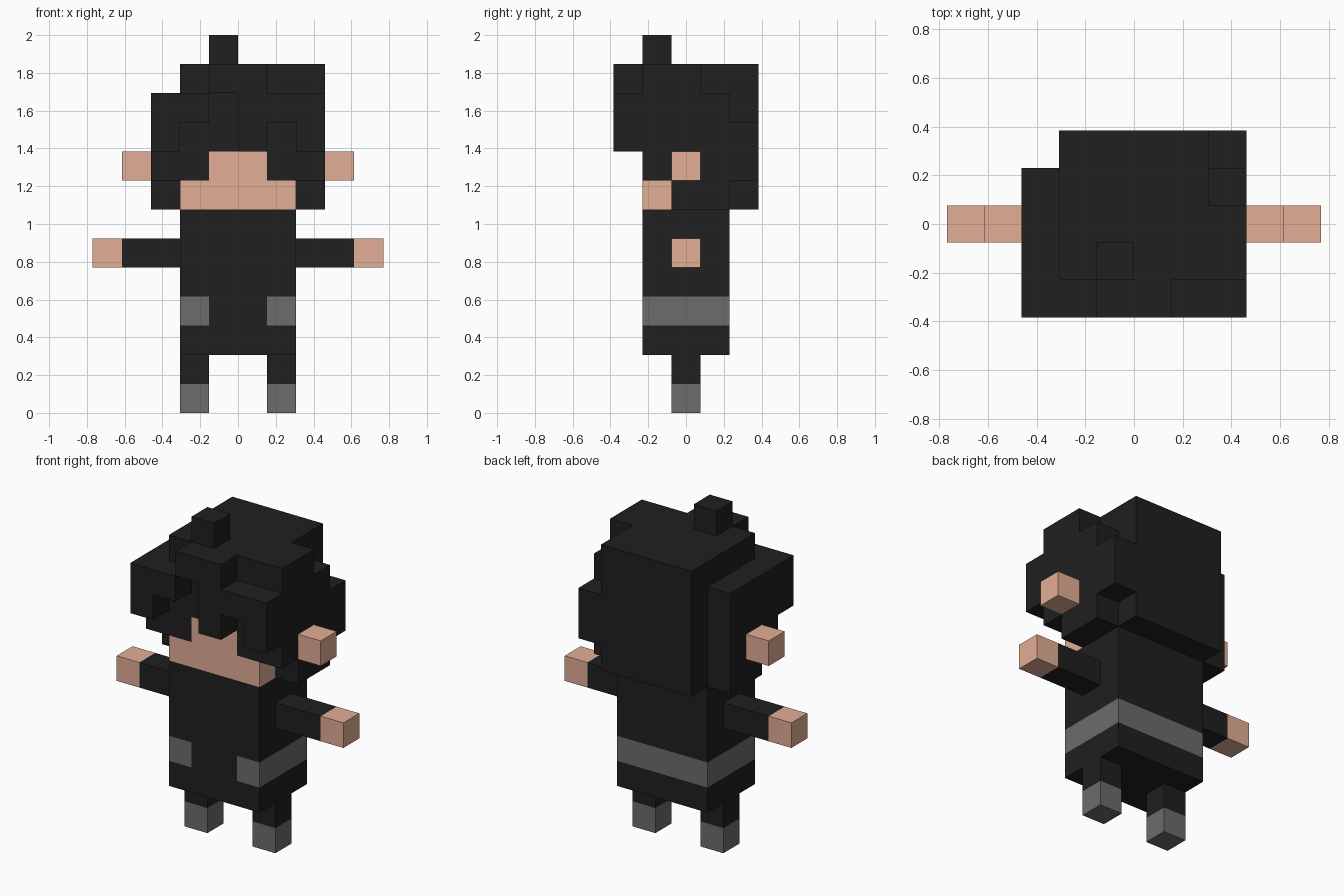
import bpy, bmesh

if "Cube" in bpy.data.objects:
    bpy.data.objects.remove(bpy.data.objects["Cube"])

U = 2 / 13            # edge length of one block
cells = {}            # (x, y, z) block -> (part name, material name)

COLOURS = {
    "black": (0.014, 0.014, 0.014, 1),
    "grey": (0.15, 0.15, 0.15, 1),
    "skin": (0.76, 0.42, 0.30, 1),
}
materials = {}
for name, rgba in COLOURS.items():
    materials[name] = bpy.data.materials.new(name)
    materials[name].diffuse_color = rgba
names = list(COLOURS)


def block_range(x, y, z):
    return [(i, j, k) for i in range(*x) for j in range(*y) for k in range(*z)]


def fill(part, colour, x, y, z):
    for c in block_range(x, y, z):
        cells[c] = (part, colour)


def carve(x, y, z):
    for c in block_range(x, y, z):
        cells.pop(c, None)


def fill_pair(part, colour, x, y, z):
    """Fill a block range on the right and its mirror on the left."""
    fill("right_" + part, colour, x, y, z)
    fill("left_" + part, colour, (-x[1], -x[0]), y, z)


# Torso with a belt that stays open at the front
fill("torso", "black", (-2, 2), (1, 4), (2, 7))
fill("torso", "grey", (-2, 2), (1, 4), (3, 4))
fill("torso", "black", (-1, 1), (1, 2), (3, 4))

# Limbs
fill_pair("shoe", "grey", (1, 2), (2, 3), (0, 1))
fill_pair("leg", "black", (1, 2), (2, 3), (1, 2))
fill_pair("arm", "black", (2, 4), (2, 3), (5, 6))
fill_pair("hand", "skin", (4, 5), (2, 3), (5, 6))

# Hair: core, then side layers stepping back towards the neck
fill("hair", "black", (-2, 2), (1, 5), (7, 12))
for low, front in ((7, 2), (8, 1), (9, 0)):
    fill("hair", "black", (-3, -2), (front, 4), (low, low + 1))
    fill("hair", "black", (2, 3), (front, 4), (low, low + 1))
fill("hair", "black", (-3, -2), (0, 4), (10, 11))
fill("hair", "black", (2, 3), (0, 4), (10, 11))
fill("hair", "black", (2, 3), (1, 3), (11, 12))
fill("hair", "black", (2, 3), (4, 5), (8, 10))

# Fringe with uneven strands, and the top tuft
fill("hair", "black", (-2, 2), (0, 1), (9, 11))
fill("hair", "black", (-1, 1), (0, 1), (11, 12))
carve((-1, 0), (0, 1), (9, 11))
carve((-2, -1), (0, 1), (9, 10))
carve((1, 2), (0, 1), (9, 10))
fill("hair", "black", (-1, 0), (1, 2), (12, 13))

# Face and ears
fill("face", "skin", (-2, 2), (1, 2), (7, 8))
fill("face", "skin", (-1, 1), (1, 2), (8, 9))
fill_pair("ear", "skin", (3, 4), (2, 3), (8, 9))

# Corners of each block side, counter-clockwise from outside
SIDES = {
    (1, 0, 0): ((1, 0, 0), (1, 1, 0), (1, 1, 1), (1, 0, 1)),
    (-1, 0, 0): ((0, 0, 0), (0, 0, 1), (0, 1, 1), (0, 1, 0)),
    (0, 1, 0): ((0, 1, 0), (0, 1, 1), (1, 1, 1), (1, 1, 0)),
    (0, -1, 0): ((0, 0, 0), (1, 0, 0), (1, 0, 1), (0, 0, 1)),
    (0, 0, 1): ((0, 0, 1), (1, 0, 1), (1, 1, 1), (0, 1, 1)),
    (0, 0, -1): ((0, 0, 0), (0, 1, 0), (1, 1, 0), (1, 0, 0)),
}


def build(part):
    """Make one object from the exposed block sides of a part."""
    bm = bmesh.new()
    used = sorted({col for p, col in cells.values() if p == part}, key=names.index)
    for (i, j, k), (p, col) in cells.items():
        if p != part:
            continue
        for (dx, dy, dz), corners in SIDES.items():
            if (i + dx, j + dy, k + dz) in cells:
                continue
            face = bm.faces.new([bm.verts.new(((i + a) * U, (j + b - 2.5) * U, (k + c) * U))
                                 for a, b, c in corners])
            face.material_index = used.index(col)
    bmesh.ops.remove_doubles(bm, verts=bm.verts, dist=0.001)
    mesh = bpy.data.meshes.new(part)
    bm.to_mesh(mesh)
    bm.free()
    for col in used:
        mesh.materials.append(materials[col])
    bpy.context.collection.objects.link(bpy.data.objects.new(part, mesh))


for part in sorted({p for p, _ in cells.values()}):
    build(part)

for m in bpy.data.materials:
    if m.users and not m.is_grease_pencil:
        m.use_nodes = True
        m.node_tree.nodes["Principled BSDF"].inputs["Base Color"].default_value = m.diffuse_color
